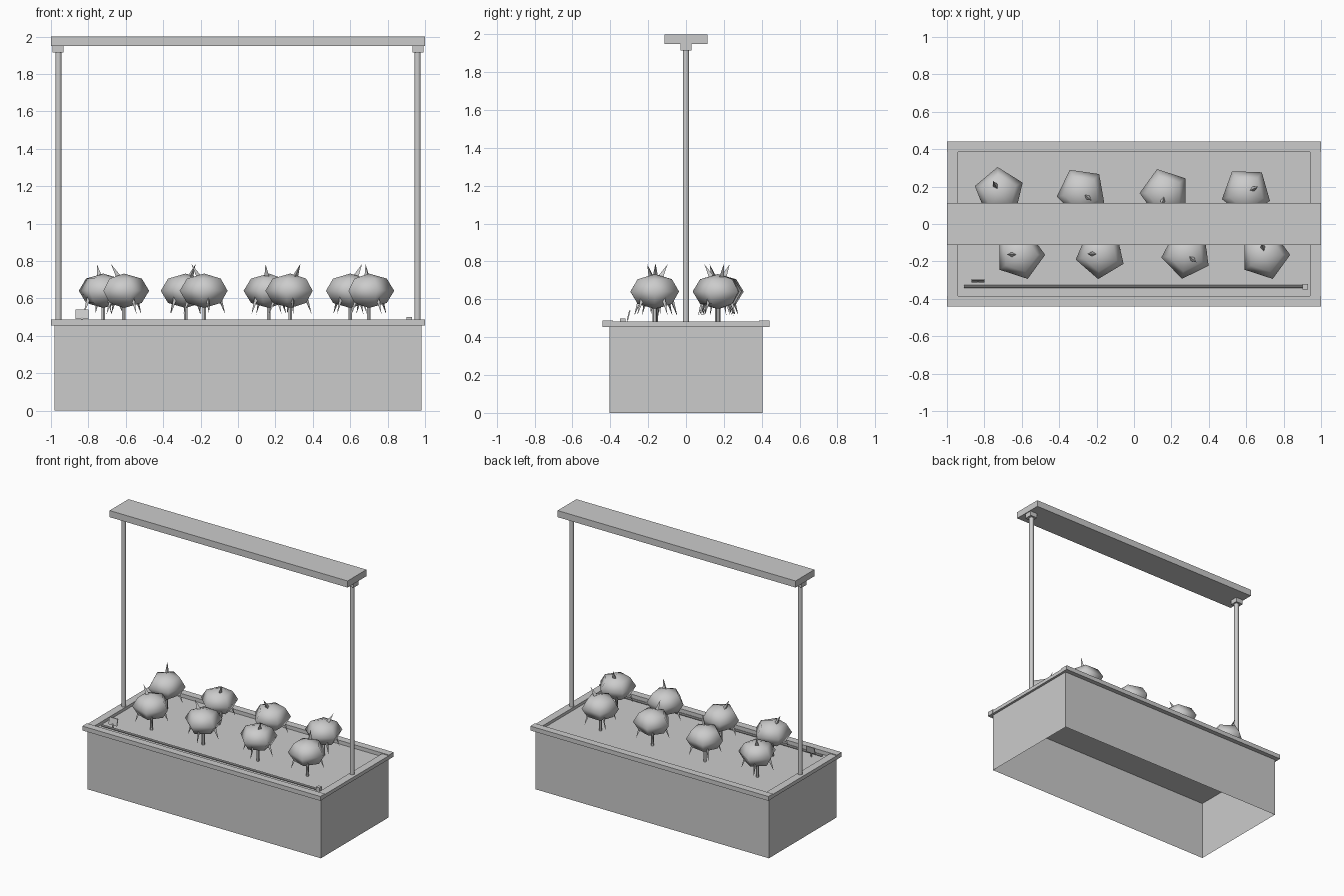
import bpy, bmesh, math
from mathutils import Vector, Matrix

if "Cube" in bpy.data.objects:
    bpy.data.objects.remove(bpy.data.objects["Cube"])

grey = bpy.data.materials.new("plain grey")
grey.diffuse_color = (0.6, 0.6, 0.6, 1)
grey.use_nodes = True
grey.node_tree.nodes["Principled BSDF"].inputs["Base Color"].default_value = grey.diffuse_color


def finish(name, bm, smooth=False):
    me = bpy.data.meshes.new(name)
    bm.to_mesh(me)
    bm.free()
    me.materials.append(grey)
    for p in me.polygons:
        p.use_smooth = smooth
    ob = bpy.data.objects.new(name, me)
    bpy.context.collection.objects.link(ob)
    return ob


def add_box(bm, x0, x1, y0, y1, z0, z1):
    size = Matrix.Diagonal((x1 - x0, y1 - y0, z1 - z0, 1))
    mid = Matrix.Translation(((x0 + x1) / 2, (y0 + y1) / 2, (z0 + z1) / 2))
    return bmesh.ops.create_cube(bm, size=1, matrix=mid @ size)["verts"]


def box(name, *lim):
    bm = bmesh.new()
    add_box(bm, *lim)
    return finish(name, bm)


def add_cone(bm, a, b, r1, r2, n):
    a, b = Vector(a), Vector(b)
    turn = (b - a).to_track_quat('Z', 'Y').to_matrix().to_4x4()
    bmesh.ops.create_cone(bm, cap_ends=True, segments=n, radius1=r1, radius2=r2,
                          depth=(b - a).length,
                          matrix=Matrix.Translation((a + b) / 2) @ turn)


def rod(name, a, b, r, n):
    bm = bmesh.new()
    add_cone(bm, a, b, r, r, n)
    ob = finish(name, bm, True)
    ob.data.set_sharp_from_angle(angle=math.radians(40))
    return ob


# Planter trough: four thin walls, open underneath, closed by the soil sheet
bm = bmesh.new()
add_box(bm, -0.98, 0.98, -0.405, 0.405, 0, 0.455)
bm.normal_update()
bmesh.ops.delete(bm, geom=[f for f in bm.faces if abs(f.normal.z) > 0.5],
                 context='FACES_ONLY')
finish("trough_walls", bm)
box("soil", -0.979, 0.979, -0.404, 0.404, 0.45, 0.46)

# Rim: long rails and lower end rails, posts and their caps
for s, side in ((-1, "a"), (1, "b")):
    y0, y1 = sorted((s * 0.385, s * 0.44))
    box("long_rail_" + side, -1, 1, y0, y1, 0.455, 0.488)
    x0, x1 = sorted((s * 0.94, s * 0.998))
    box("end_rail_" + side, x0, x1, -0.385, 0.385, 0.455, 0.482)
    rod("post_" + side, (s * 0.96, 0, 0.478), (s * 0.96, 0, 1.92), 0.017, 12)
    x0, x1 = sorted((s * 0.933, s * 0.993))
    box("post_cap_" + side, x0, x1, -0.03, 0.03, 1.915, 1.95)

# Overhead lamp beam
box("beam", -1, 1, -0.113, 0.113, 1.95, 2.0)

# Watering pipe with end fitting
rod("pipe", (-0.91, -0.335, 0.478), (0.91, -0.335, 0.478), 0.008, 8)
box("pipe_fitting", 0.9, 0.93, -0.35, -0.32, 0.46, 0.5)

# Leaning label plate on a peg
bm = bmesh.new()
vs = add_box(bm, -0.87, -0.8, -0.307, -0.3, 0.49, 0.54)
for v in vs:
    v.co.y += (v.co.z - 0.515) * 0.25
add_box(bm, -0.84, -0.83, -0.313, -0.308, 0.455, 0.5)
finish("label_plate", bm)

# Plants: x, y, turn of the five-sided fruit, direction of the top spike (degrees)
plants = [(-0.72, 0.17, 76, 120), (-0.28, 0.17, 100, -40),
          (0.165, 0.165, 90, -105), (0.6, 0.17, 106, 25),
          (-0.61, -0.165, -90, 178), (-0.18, -0.16, -113, 180),
          (0.28, -0.16, -118, -40), (0.7, -0.165, -90, 105)]
for i, (x, y, turn, lean) in enumerate(plants, 1):
    # squat fruit
    bm = bmesh.new()
    place = (Matrix.Translation((x, y, 0.641))
             @ Matrix.Rotation(math.radians(turn), 4, 'Z')
             @ Matrix.Diagonal((0.135, 0.135, 0.092, 1)))
    bmesh.ops.create_uvsphere(bm, u_segments=5, v_segments=4, radius=1, matrix=place)
    finish(f"fruit_{i}", bm, True)
    # stem
    rod(f"stem_{i}", (x, y, 0.45), (x, y, 0.58), 0.011, 6)
    # top spike and hanging spikes
    bm = bmesh.new()
    d = Vector((math.cos(math.radians(lean)), math.sin(math.radians(lean)), 0))
    c = Vector((x, y, 0))
    add_cone(bm, c + d * 0.025 + Vector((0, 0, 0.7)),
             c + d * 0.07 + Vector((0, 0, 0.785)), 0.02, 0, 3)
    for k in range(4):
        a = math.radians(turn + 36 + k * 90)
        d = Vector((math.cos(a), math.sin(a), 0))
        add_cone(bm, c + d * 0.08 + Vector((0, 0, 0.61)),
                 c + d * 0.115 + Vector((0, 0, 0.515)), 0.013, 0, 3)
    finish(f"spikes_{i}", bm)
